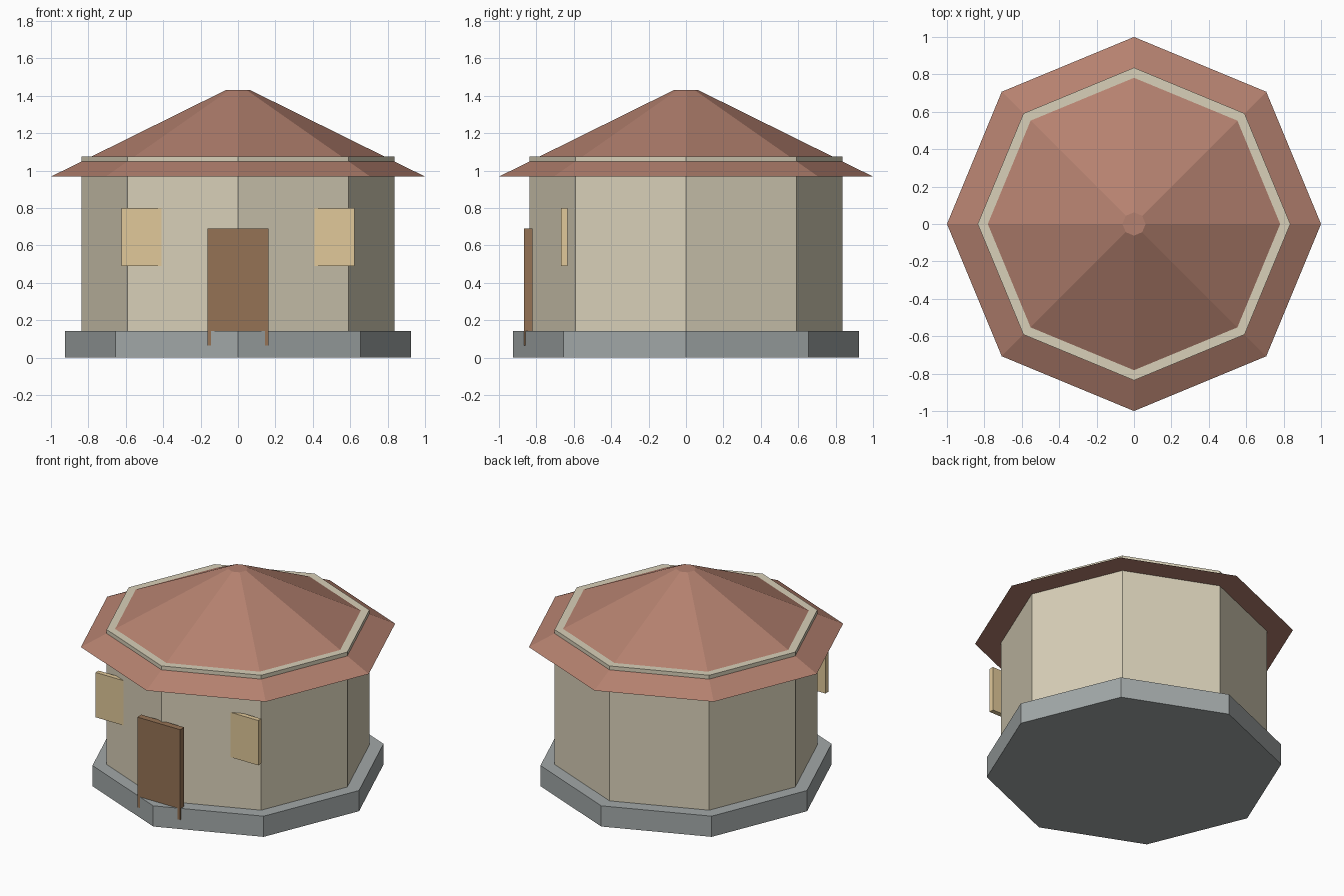
import bpy

if "Cube" in bpy.data.objects:
    bpy.data.objects.remove(bpy.data.objects["Cube"])


def material(name, rgb):
    m = bpy.data.materials.new(name)
    m.diffuse_color = (*rgb, 1)
    m.use_nodes = True
    m.node_tree.nodes["Principled BSDF"].inputs["Base Color"].default_value = m.diffuse_color
    return m


stone = material("stone", (0.36, 0.39, 0.39))
plaster = material("plaster", (0.69, 0.63, 0.48))
tile = material("roof_tile", (0.46, 0.22, 0.16))
wood = material("wood", (0.30, 0.17, 0.09))
glow = material("window_glow", (0.75, 0.58, 0.32))


def octagon(name, r_bottom, r_top, z0, z1, mat):
    """Eight-sided prism or frustum between two heights."""
    bpy.ops.mesh.primitive_cone_add(vertices=8, radius1=r_bottom, radius2=r_top,
                                    depth=z1 - z0, location=(0, 0, (z0 + z1) / 2))
    obj = bpy.context.object
    obj.name = name
    obj.data.materials.append(mat)


def box(name, x, y, z, mat):
    """Box given by (min, max) pairs on each axis."""
    spans = (x, y, z)
    bpy.ops.mesh.primitive_cube_add(size=1, location=[(a + b) / 2 for a, b in spans])
    obj = bpy.context.object
    obj.name = name
    obj.scale = [b - a for a, b in spans]
    bpy.ops.object.transform_apply(location=False, rotation=False, scale=True)
    obj.data.materials.append(mat)


# Plinth, walls (their rim pokes through the roof) and the roof
octagon("plinth", 0.926, 0.926, 0, 0.143, stone)
octagon("walls", 0.836, 0.836, 0.143, 1.076, plaster)
octagon("roof", 1.0, 0.062, 0.968, 1.432, tile)

# Door slab, sunk into the plinth
box("door", (-0.164, 0.164), (-0.866, -0.822), (0.066, 0.69), wood)

# Front windows, partly embedded in the walls
box("window_right", (0.312, 0.622), (-0.667, -0.634), (0.49, 0.80), glow)
box("window_left", (-0.622, -0.312), (-0.667, -0.634), (0.49, 0.80), glow)
